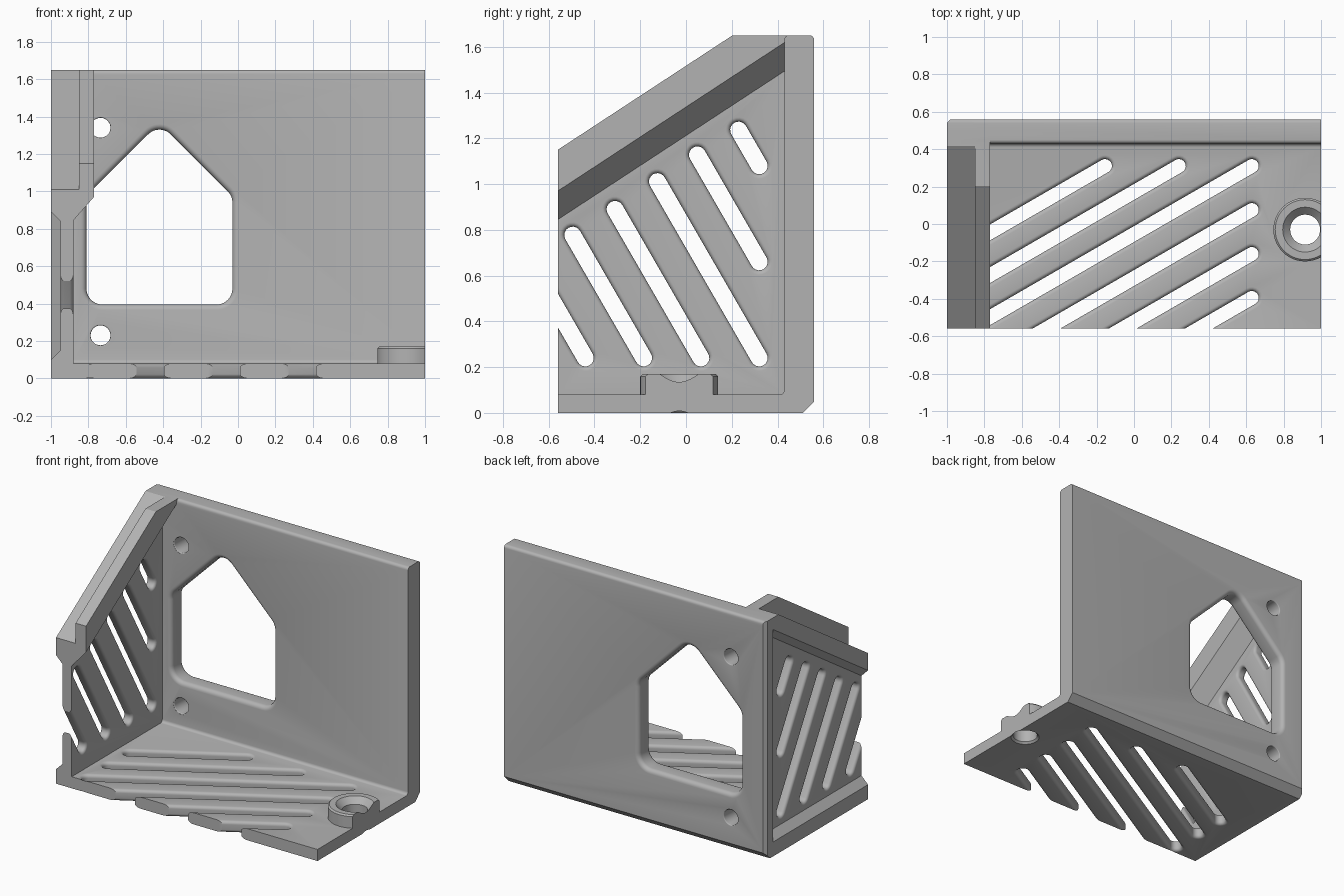
import bpy, bmesh, math
from mathutils import Vector

if "Cube" in bpy.data.objects:
    bpy.data.objects.remove(bpy.data.objects["Cube"], do_unlink=True)

grey = bpy.data.materials.new("plain_grey")
grey.use_nodes = True
grey.diffuse_color = (0.45, 0.45, 0.45, 1)
grey.node_tree.nodes["Principled BSDF"].inputs["Base Color"].default_value = grey.diffuse_color

FRONT, BACK, PLATE, TOP = -0.56, 0.56, 0.43, 1.65
FLOOR, SLOPE = 0.08, 0.655


def loft(name, axis, levels):
    """Solid through matching 2D outlines placed at distances along an axis."""
    place = {"x": lambda u, v, w: (w, u, v), "y": lambda u, v, w: (u, w, v),
             "z": lambda u, v, w: (u, v, w)}[axis]
    bm = bmesh.new()
    rings = [[bm.verts.new(place(u, v, w)) for u, v in pts] for w, pts in levels]
    for a, b in zip(rings, rings[1:]):
        for i in range(len(a)):
            j = (i + 1) % len(a)
            bm.faces.new((a[i], a[j], b[j], b[i]))
    bm.faces.new(rings[0])
    bm.faces.new(rings[-1])
    bmesh.ops.recalc_face_normals(bm, faces=bm.faces)
    mesh = bpy.data.meshes.new(name)
    bm.to_mesh(mesh)
    bm.free()
    mesh.materials.append(grey)
    obj = bpy.data.objects.new(name, mesh)
    bpy.context.collection.objects.link(obj)
    return obj


def rounded(core, r, step=10):
    """Counter-clockwise convex core points grown by a radius."""
    if len(core) == 1:
        return [(core[0][0] + r * math.cos(2 * math.pi * k / 48),
                 core[0][1] + r * math.sin(2 * math.pi * k / 48)) for k in range(48)]
    pts = []
    for i, p in enumerate(core):
        q, n = core[i - 1], core[(i + 1) % len(core)]
        a0 = math.atan2(p[1] - q[1], p[0] - q[0]) - math.pi / 2
        a1 = math.atan2(n[1] - p[1], n[0] - p[0]) - math.pi / 2
        turn = (a1 - a0) % (2 * math.pi)
        for k in range(step + 1):
            a = a0 + turn * k / step
            pts.append((p[0] + r * math.cos(a), p[1] + r * math.sin(a)))
    return pts


def opening(axis, core, r, lo, hi, fillet):
    """Cutter for an opening with rounded rims on both faces of a plate."""
    rim = [(fillet * (1 - math.cos(t)), fillet * (1 - math.sin(t)))
           for t in (math.pi / 2 * k / 5 for k in range(6))]
    levels = [(lo - 0.02, fillet)] + [(lo + d, o) for d, o in rim]
    levels += [(hi - d, o) for d, o in reversed(rim)] + [(hi + 0.02, fillet)]
    return loft("opening_cutter", axis, [(w, rounded(core, r + o)) for w, o in levels])


def combine(body, other, operation):
    mod = body.modifiers.new("combine", "BOOLEAN")
    mod.operation, mod.solver, mod.object = operation, "EXACT", other
    bpy.context.view_layer.objects.active = body
    bpy.ops.object.modifier_apply(modifier=mod.name)
    bpy.data.objects.remove(other, do_unlink=True)


def arc(cx, cy, r, start, end, n=4):
    angles = [math.radians(start + (end - start) * k / n) for k in range(n + 1)]
    return [(cx + r * math.cos(a), cy + r * math.sin(a)) for a in angles]


# Floor and back plate share one L-shaped profile
e = 0.02
profile = [(FRONT, 0), (BACK - 0.05, 0), (BACK, 0.05)]
profile += arc(BACK - e, TOP - e, e, 0, 90)
profile += arc(PLATE + e, TOP - e, e, 90, 180)
profile += arc(PLATE - e, FLOOR + e, e, 0, -90)
profile += [(FRONT, FLOOR)]
bracket = loft("corner_bracket", "x", [(-1, profile), (1, profile)])


# Side wall with a stepped rail that climbs toward the back
def wall_section(y):
    lift = (y - FRONT) * SLOPE
    low = [(-0.88, 0.03), (-1, 0.03)]
    rail = [(-1, 1.01), (-0.85, 1.01), (-0.85, 1.15), (-0.77, 1.15), (-0.77, 0.97), (-0.88, 0.845)]
    return low + [(x, z + lift) for x, z in rail]


wall = loft("side_wall", "y", [(y, wall_section(y)) for y in (FRONT, 0.5)])
box = [(-2, FRONT - 1), (2, FRONT - 1), (2, 1), (-2, 1)]
combine(wall, loft("top_trim", "z", [(TOP, box), (3, box)]), "DIFFERENCE")
combine(bracket, wall, "UNION")

# Countersunk screw boss, trimmed flush with the open side
boss_at = [(0.915, -0.03)]
boss = loft("screw_boss", "z", [(w, rounded(boss_at, r)) for w, r in
            ((0.04, 0.17), (0.16, 0.17), (0.17, 0.16))])
side = [(-1, -1), (1, -1), (1, 1), (-1, 1)]
combine(boss, loft("side_trim", "x", [(1, side), (2, side)]), "DIFFERENCE")
combine(bracket, boss, "UNION")
combine(bracket, loft("screw_hole", "z", [(w, rounded(boss_at, r)) for w, r in
        ((-0.01, 0.103), (0.013, 0.08), (0.13, 0.08), (0.19, 0.14))]), "DIFFERENCE")


# Recess with sloping borders on the outside of the wall
def recess(grow):
    y0, y1 = FRONT - 0.2, PLATE + grow
    top = [(y, 0.84 + grow + (y - FRONT) * SLOPE) for y in (y1, y0)]
    return [(y0, 0.15 - grow), (y1, 0.15 - grow)] + top


combine(bracket, loft("recess_cutter", "x", [(-0.95, recess(0)), (-1.05, recess(0.1))]), "DIFFERENCE")

# Slanted slots in the floor
for x, y in ((-0.155, 0.31), (0.24, 0.31), (0.63, 0.31), (0.63, 0.075), (0.63, -0.16), (0.63, -0.395)):
    start = (-0.79, y - (x + 0.79) * math.tan(math.radians(30)))
    combine(bracket, opening("z", [start, (x, y)], 0.037, 0, FLOOR, 0.022), "DIFFERENCE")

# Slanted slots in the wall, given by lower end and horizontal run
for y, z, run in ((-0.44, 0.24, 0.4), (-0.185, 0.24, 0.31), (0.065, 0.24, 0.375),
                  (0.32, 0.24, 0.445), (0.32, 0.66, 0.27), (0.32, 1.08, 0.09)):
    upper = (y - run, z + run * math.tan(math.radians(60)))
    combine(bracket, opening("x", [(y, z), upper], 0.037, -0.95, -0.88, 0.02), "DIFFERENCE")

# House-shaped window and two mounting holes in the back plate
cx, half = -0.42, 0.305
house = [(cx - half, 0.48), (cx + half, 0.48), (cx + half, 0.94), (cx, 1.245), (cx - half, 0.94)]
combine(bracket, opening("y", house, 0.085, PLATE, BACK, 0.03), "DIFFERENCE")
for z in (0.23, 1.34):
    combine(bracket, opening("y", [(-0.735, z)], 0.053, PLATE + 0.001, BACK, 0.006), "DIFFERENCE")

# Eased vertical back edge beside the wall
edge = [(-1.02, BACK - 0.04), (-0.96, BACK + 0.02), (-1.02, BACK + 0.02)]
combine(bracket, loft("edge_cutter", "z", [(-0.1, edge), (2, edge)]), "DIFFERENCE")

bpy.ops.object.select_all(action="DESELECT")
bracket.select_set(True)
bpy.context.view_layer.objects.active = bracket
bpy.ops.object.shade_smooth_by_angle(angle=math.radians(30))
